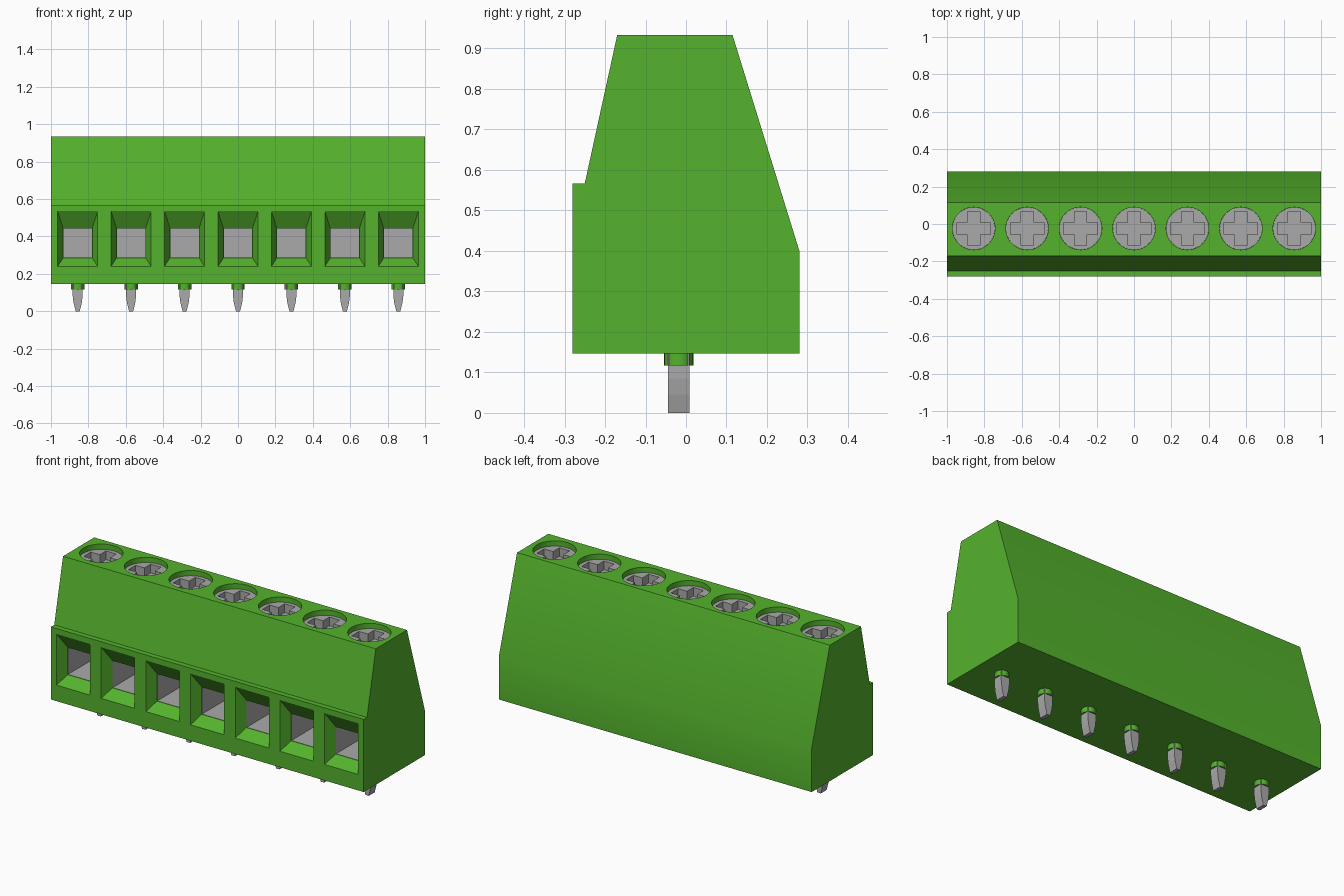
import bpy, bmesh, math
from mathutils import Matrix, Vector

cube = bpy.data.objects.get("Cube")
if cube:
    bpy.data.objects.remove(cube, do_unlink=True)


def material(name, rgb, rough):
    m = bpy.data.materials.new(name)
    m.use_nodes = True
    m.diffuse_color = (*rgb, 1)
    bsdf = next(n for n in m.node_tree.nodes if n.type == 'BSDF_PRINCIPLED')
    bsdf.inputs["Base Color"].default_value = (*rgb, 1)
    bsdf.inputs["Roughness"].default_value = rough
    return m


GREEN = material("green plastic", (0.09, 0.45, 0.026), 0.5)
METAL = material("grey metal", (0.40, 0.40, 0.40), 0.5)

COUNT = 7
PITCH = 2 / COUNT
XS = [(i - (COUNT - 1) / 2) * PITCH for i in range(COUNT)]
TOP, BASE = 0.933, 0.147
SCREW_Y, PIN_Y = -0.024, -0.018


def make(name, bm, mat):
    bmesh.ops.recalc_face_normals(bm, faces=bm.faces)
    me = bpy.data.meshes.new(name)
    bm.to_mesh(me)
    bm.free()
    me.materials.append(mat)
    ob = bpy.data.objects.new(name, me)
    bpy.context.collection.objects.link(ob)
    return ob


def loft(bm, a, b):
    """Closed solid between two matching outlines."""
    va, vb = [bm.verts.new(p) for p in a], [bm.verts.new(p) for p in b]
    bm.faces.new(va)
    bm.faces.new(vb[::-1])
    for i in range(len(va)):
        j = (i + 1) % len(va)
        bm.faces.new((va[i], vb[i], vb[j], va[j]))


def box(bm, lo, hi):
    lo, hi = Vector(lo), Vector(hi)
    bmesh.ops.create_cube(bm, size=1, matrix=Matrix.Translation((lo + hi) / 2)
                          @ Matrix.Diagonal((*(hi - lo), 1)))


def cylinder(bm, x, y, z0, z1, r, n=40):
    bmesh.ops.create_cone(bm, cap_ends=True, segments=n, radius1=r, radius2=r,
                          depth=z1 - z0,
                          matrix=Matrix.Translation((x, y, (z0 + z1) / 2)))


def cut(ob, cutter):
    """Subtract the cutter, carrying its colour onto the cut faces."""
    cutter.hide_render = True
    mod = ob.modifiers.new("cut", 'BOOLEAN')
    mod.operation, mod.solver, mod.object = 'DIFFERENCE', 'EXACT', cutter
    mod.material_mode = 'TRANSFER'
    bpy.context.view_layer.objects.active = ob
    bpy.ops.object.modifier_apply(modifier=mod.name)
    bpy.data.objects.remove(cutter, do_unlink=True)


def smooth(ob):
    bpy.ops.object.select_all(action='DESELECT')
    ob.select_set(True)
    bpy.context.view_layer.objects.active = ob
    bpy.ops.object.shade_smooth_by_angle(angle=math.radians(30))


# Housing: side profile extruded along x
profile = [(-0.28, BASE), (-0.28, 0.567), (-0.25, 0.567), (-0.17, TOP),
           (0.115, TOP), (0.28, 0.4), (0.28, BASE)]
bm = bmesh.new()
loft(bm, [(-1, y, z) for y, z in profile], [(1, y, z) for y, z in profile])
housing = make("housing", bm, GREEN)


# Wire entry funnels, widening towards the front
def rect(x, y, w, z0, z1):
    return [(x - w, y, z0), (x + w, y, z0), (x + w, y, z1), (x - w, y, z1)]


bm = bmesh.new()
for x in XS:
    loft(bm, rect(x, -0.29, 0.112, 0.232, 0.550), rect(x, -0.22, 0.078, 0.285, 0.444))
cut(housing, make("funnel_cutter", bm, GREEN))

# Metal-lined wire chambers behind the funnels
bm = bmesh.new()
for x in XS:
    box(bm, (x - 0.076, -0.235, 0.287), (x + 0.076, 0.10, 0.442))
cut(housing, make("chamber_cutter", bm, METAL))

# Screw wells in the top
bm = bmesh.new()
for x in XS:
    cylinder(bm, x, SCREW_Y, TOP - 0.12, TOP + 0.05, 0.114)
cut(housing, make("well_cutter", bm, GREEN))
smooth(housing)

# Screws with cross recesses
head = TOP - 0.03
for i, x in enumerate(XS):
    bm = bmesh.new()
    cylinder(bm, x, SCREW_Y, TOP - 0.119, head, 0.1135)
    screw = make(f"screw_{i + 1}", bm, METAL)
    a, w = 0.09, 0.033
    arms = [(x + sx * p, SCREW_Y + sy * q) for sx, sy, p, q in (
        (1, 1, a, w), (1, 1, w, w), (1, 1, w, a), (-1, 1, w, a), (-1, 1, w, w),
        (-1, 1, a, w), (-1, -1, a, w), (-1, -1, w, w), (-1, -1, w, a),
        (1, -1, w, a), (1, -1, w, w), (1, -1, a, w))]
    bm = bmesh.new()
    loft(bm, [(*p, head - 0.05) for p in arms], [(*p, head + 0.05) for p in arms])
    cut(screw, make("cross_cutter", bm, METAL))
    smooth(screw)

# Pins with tapered tips, and the collars they pass through
half = [(0.011, 0.0), (0.022, 0.045), (0.027, 0.085), (0.027, 0.16)]
outline = half + [(-px, z) for px, z in reversed(half)]
for i, x in enumerate(XS):
    bm = bmesh.new()
    cylinder(bm, x, PIN_Y, 0.117, BASE + 0.005, 0.036, 24)
    smooth(make(f"pin_collar_{i + 1}", bm, GREEN))
    bm = bmesh.new()
    loft(bm, [(x + px, PIN_Y - 0.027, z) for px, z in outline],
         [(x + px, PIN_Y + 0.027, z) for px, z in outline])
    make(f"pin_{i + 1}", bm, METAL)
